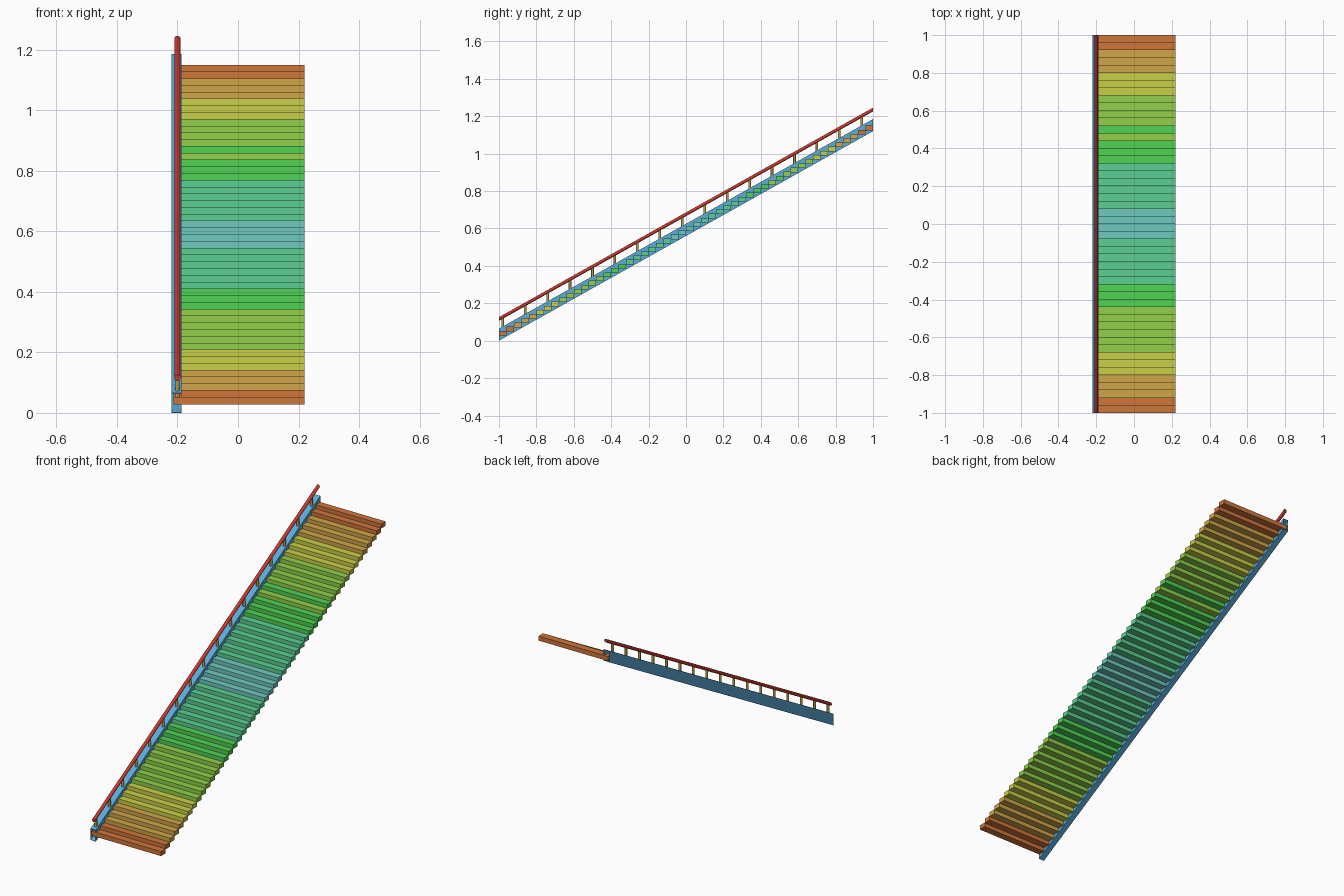
import bpy, bmesh, math

if "Cube" in bpy.data.objects:
    bpy.data.objects.remove(bpy.data.objects["Cube"])

SLOPE = 0.56          # rise per unit of run
N = 50                # number of steps
PITCH = 2.0 / N


def material(name, rgb):
    m = bpy.data.materials.new(name)
    lin = [((c / 255 + 0.055) / 1.055) ** 2.4 for c in rgb]
    m.diffuse_color = (*lin, 1)
    m.use_nodes = True
    m.node_tree.nodes["Principled BSDF"].inputs["Base Color"].default_value = m.diffuse_color
    return m


MATS = {
    "O": material("orange", (208, 118, 58)),
    "T": material("tan", (208, 166, 72)),
    "Y": material("yellow", (202, 208, 72)),
    "L": material("lime", (146, 208, 74)),
    "G": material("green", (80, 210, 84)),
    "S": material("sea green", (92, 208, 146)),
    "B": material("teal", (112, 202, 192)),
}
BLUE = material("stringer blue", (92, 172, 218))
RED = material("rail red", (198, 56, 44))
POST = material("post ochre", (190, 160, 70))


def finish(name, bm, mats):
    bmesh.ops.recalc_face_normals(bm, faces=bm.faces)
    me = bpy.data.meshes.new(name)
    bm.to_mesh(me)
    bm.free()
    ob = bpy.data.objects.new(name, me)
    bpy.context.collection.objects.link(ob)
    for m in mats:
        me.materials.append(m)
    return ob


def sloped_sweep(name, profile, mat, y0, y1, capped=True):
    """Sweep an xz profile (heights given at y = -1) up the stair slope."""
    bm = bmesh.new()
    rings = [[bm.verts.new((x, y, z + SLOPE * (y + 1))) for x, z in profile]
             for y in (y0, y1)]
    n = len(profile)
    for i in range(n):
        j = (i + 1) % n
        bm.faces.new((rings[0][i], rings[0][j], rings[1][j], rings[1][i]))
    if capped:
        bm.faces.new(rings[0])
        bm.faces.new(rings[1])
    return finish(name, bm, [mat])


# Steps: overlapping planks, coloured in bands along the flight
bands = "OO TTT YYY LLLLLL GGG SSSSSS BBBB SSSSSS GGG L G LLLL YYY TTT OO".replace(" ", "")
keys = list(MATS)
X0, X1, Z0, THICK = -0.213, 0.22, 0.027, 0.0254
bm = bmesh.new()
for i, key in enumerate(bands):
    y = -1 + PITCH * (i + 0.5)
    z = Z0 + THICK / 2 + SLOPE * PITCH * i
    verts = bmesh.ops.create_cube(bm, size=1)["verts"]
    for v in verts:
        v.co.x = (X0 + X1) / 2 + v.co.x * (X1 - X0)
        v.co.y = y + v.co.y * PITCH
        v.co.z = z + v.co.z * THICK
    for f in {f for v in verts for f in v.link_faces}:
        f.material_index = keys.index(key)
finish("steps", bm, MATS.values())

# Stringer: hollow side beam with open ends
beam = sloped_sweep("stringer", [(-0.22, 0), (-0.187, 0), (-0.187, 0.065), (-0.22, 0.065)],
                    BLUE, -1, 1, capped=False)
wall = beam.modifiers.new("wall", "SOLIDIFY")
wall.thickness = 0.002
wall.offset = -1

# Handrail: round bar following the slope
RX, RZ = -0.2, 0.116
circle = [(RX + 0.01 * math.cos(2 * math.pi * k / 16), RZ + 0.01 * math.sin(2 * math.pi * k / 16))
          for k in range(16)]
rail = sloped_sweep("handrail", circle, RED, -1, 1)

# Posts: one on every third step, reaching up into the handrail
bm = bmesh.new()
for i in range(0, N, 3):
    y = -1 + PITCH * (i + 0.5)
    low = Z0 + THICK + SLOPE * PITCH * i - 0.005
    high = RZ + SLOPE * (y + 1)
    verts = bmesh.ops.create_cone(bm, cap_ends=True, segments=12, radius1=0.007,
                                  radius2=0.007, depth=high - low)["verts"]
    bmesh.ops.translate(bm, verts=verts, vec=(RX, y, (low + high) / 2))
posts = finish("rail_posts", bm, [POST])

# Smooth the round parts, keep their ends sharp
for ob in (rail, posts):
    bpy.ops.object.select_all(action="DESELECT")
    ob.select_set(True)
    bpy.context.view_layer.objects.active = ob
    bpy.ops.object.shade_smooth_by_angle(angle=math.radians(40))
